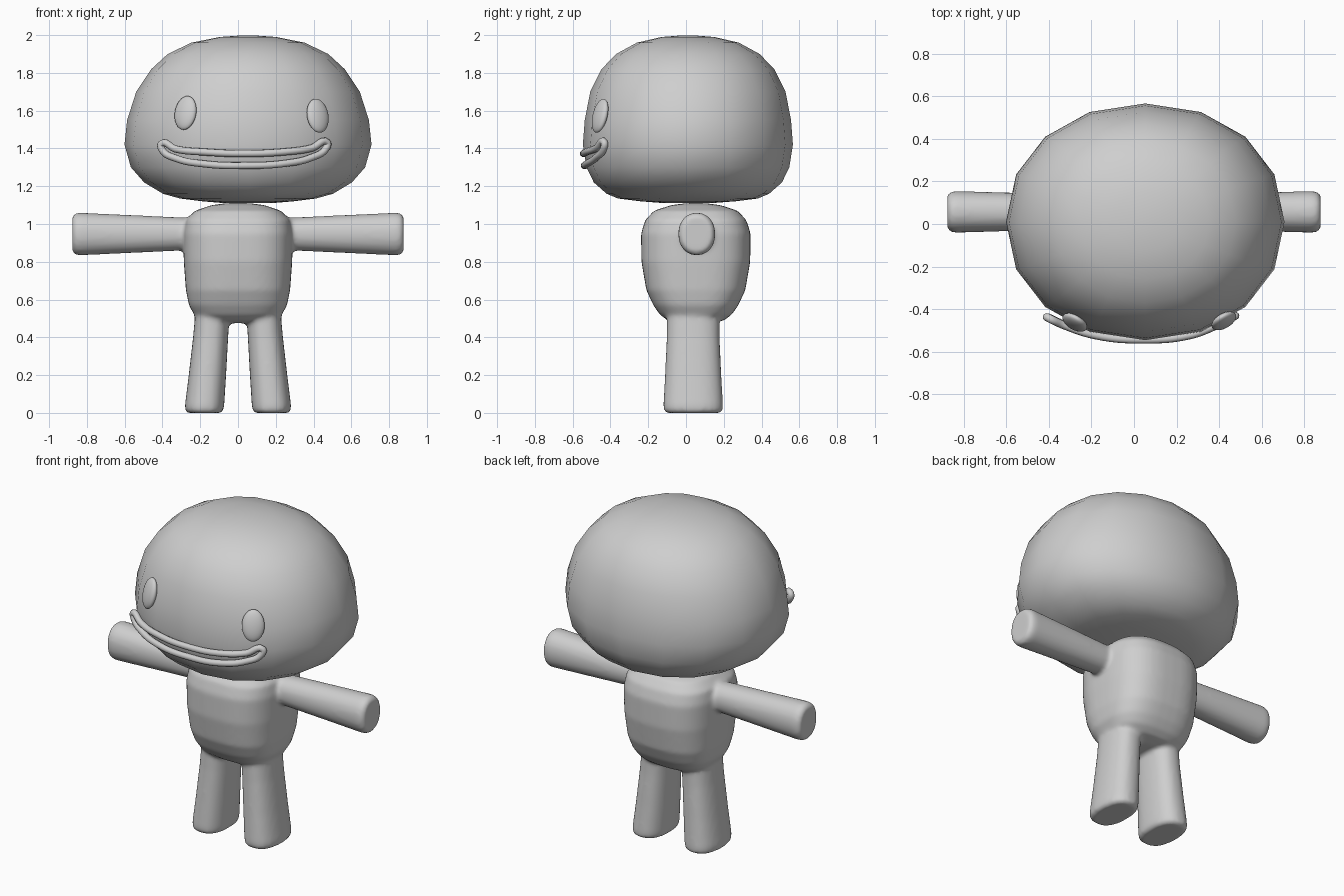
import bpy, bmesh, math
from mathutils import Matrix, Vector

if "Cube" in bpy.data.objects:
    bpy.data.objects.remove(bpy.data.objects["Cube"])

grey = bpy.data.materials.new("plain grey")
grey.diffuse_color = (0.62, 0.62, 0.62, 1)
grey.use_nodes = True
grey.node_tree.nodes["Principled BSDF"].inputs["Base Color"].default_value = grey.diffuse_color


def loft(bm, rings, seg, power, matrix=Matrix()):
    """Skin stacked superellipse rings (cx, cy, z, rx, ry) and cap both ends."""
    loops = []
    for cx, cy, z, rx, ry in rings:
        loop = []
        for i in range(seg):
            a = 2 * math.pi * i / seg
            c, s = math.cos(a), math.sin(a)
            x = math.copysign(abs(c) ** (2 / power), c) * rx
            y = math.copysign(abs(s) ** (2 / power), s) * ry
            loop.append(bm.verts.new(matrix @ Vector((cx + x, cy + y, z))))
        loops.append(loop)
    for a, b in zip(loops, loops[1:]):
        for i in range(seg):
            j = (i + 1) % seg
            bm.faces.new((a[i], a[j], b[j], b[i]))
    for loop, z in ((loops[0], rings[0]), (loops[-1], rings[-1])):
        pole = bm.verts.new(matrix @ Vector(z[:3]))
        for i in range(seg):
            bm.faces.new((loop[i], loop[(i + 1) % seg], pole))


def finish(name, bm):
    bmesh.ops.recalc_face_normals(bm, faces=bm.faces)
    for f in bm.faces:
        f.smooth = True
    me = bpy.data.meshes.new(name)
    bm.to_mesh(me)
    bm.free()
    me.materials.append(grey)
    ob = bpy.data.objects.new(name, me)
    bpy.context.collection.objects.link(ob)
    return ob


# Head: coarse sixteen-sided dome, set slightly off centre
profile = [(1.11, .12, .12), (1.12, .24, .25), (1.135, .36, .37), (1.16, .45, .43),
           (1.22, .55, .498), (1.30, .62, .537), (1.42, .654, .556), (1.55, .64, .546),
           (1.70, .592, .517), (1.82, .512, .457), (1.90, .425, .38), (1.96, .30, .27),
           (1.99, .15, .14), (1.998, .04, .04)]
bm = bmesh.new()
loft(bm, [(.053, .01, z, rx, ry) for z, rx, ry in profile], 16, 2.1)
finish("head", bm)

# Body: torso, arms and legs fused into one smooth skin
bm = bmesh.new()
torso = [(.475, .10, .08), (.49, .19, .15), (.52, .232, .19), (.57, .26, .225),
         (.65, .276, .262), (.80, .287, .288), (.95, .29, .29), (1.02, .278, .268),
         (1.07, .228, .222), (1.10, .14, .13), (1.11, .06, .05)]
loft(bm, [(0, .052, z, rx, ry) for z, rx, ry in torso], 48, 2.8)
for side in (-1, 1):
    # Arm rings run outwards along x: local x is height, local y is depth
    to_side = Matrix(((0, 0, side, 0), (0, 1, 0, 0), (1, 0, 0, 0), (0, 0, 0, 1)))
    arm = [(.15, .084, .08), (.30, .088, .084), (.60, .102, .091), (.84, .113, .098),
           (.865, .108, .092), (.877, .092, .077)]
    loft(bm, [(.947, .057, d, rz, ry) for d, rz, ry in arm], 32, 2.15, to_side)
    leg = [(0, .178, .088, .142), (.012, .178, .101, .156), (.04, .177, .104, .158),
           (.20, .162, .099, .149), (.40, .145, .093, .14), (.60, .13, .09, .138)]
    loft(bm, [(side * x, .038, z, rx, ry) for z, x, rx, ry in leg], 32, 2.4)
body = finish("body", bm)
remesh = body.modifiers.new("fuse", 'REMESH')
remesh.mode = 'VOXEL'
remesh.voxel_size = 0.012
remesh.use_smooth_shade = True
smooth = body.modifiers.new("soften joints", 'SMOOTH')
smooth.factor = 0.5
smooth.iterations = 8

# Eyes: flattened ovals lying on the face
for name, place, yaw in (("left_eye", (-.278, -.462, 1.588), -30),
                         ("right_eye", (.422, -.455, 1.573), 30)):
    bm = bmesh.new()
    bmesh.ops.create_uvsphere(bm, u_segments=24, v_segments=16, radius=1)
    turn = Matrix.Rotation(math.radians(yaw), 4, 'Z') @ Matrix.Rotation(math.radians(-14), 4, 'X')
    bm.transform(Matrix.Translation(place) @ turn @ Matrix.Diagonal((.064, .028, .092, 1)))
    finish(name, bm)

# Smile: one closed round cord forming upper and lower lips
upper = [(-.405, -.44, 1.425), (-.33, -.475, 1.397), (-.18, -.523, 1.381), (.04, -.543, 1.373),
         (.26, -.523, 1.383), (.39, -.475, 1.402), (.472, -.433, 1.432)]
lower = [(.465, -.437, 1.398), (.39, -.475, 1.352), (.26, -.52, 1.322), (.04, -.538, 1.309),
         (-.18, -.518, 1.318), (-.33, -.472, 1.348), (-.40, -.441, 1.39)]
curve = bpy.data.curves.new("smile", 'CURVE')
curve.dimensions = '3D'
curve.bevel_depth = 0.019
curve.bevel_resolution = 3
curve.resolution_u = 6
spline = curve.splines.new('BEZIER')
spline.bezier_points.add(len(upper + lower) - 1)
for point, co in zip(spline.bezier_points, upper + lower):
    point.co = co
    point.handle_left_type = point.handle_right_type = 'AUTO'
spline.use_cyclic_u = True
curve.materials.append(grey)
smile = bpy.data.objects.new("smile", curve)
bpy.context.collection.objects.link(smile)
bpy.context.view_layer.objects.active = smile
smile.select_set(True)
bpy.ops.object.convert(target='MESH')
bpy.ops.object.shade_smooth()
